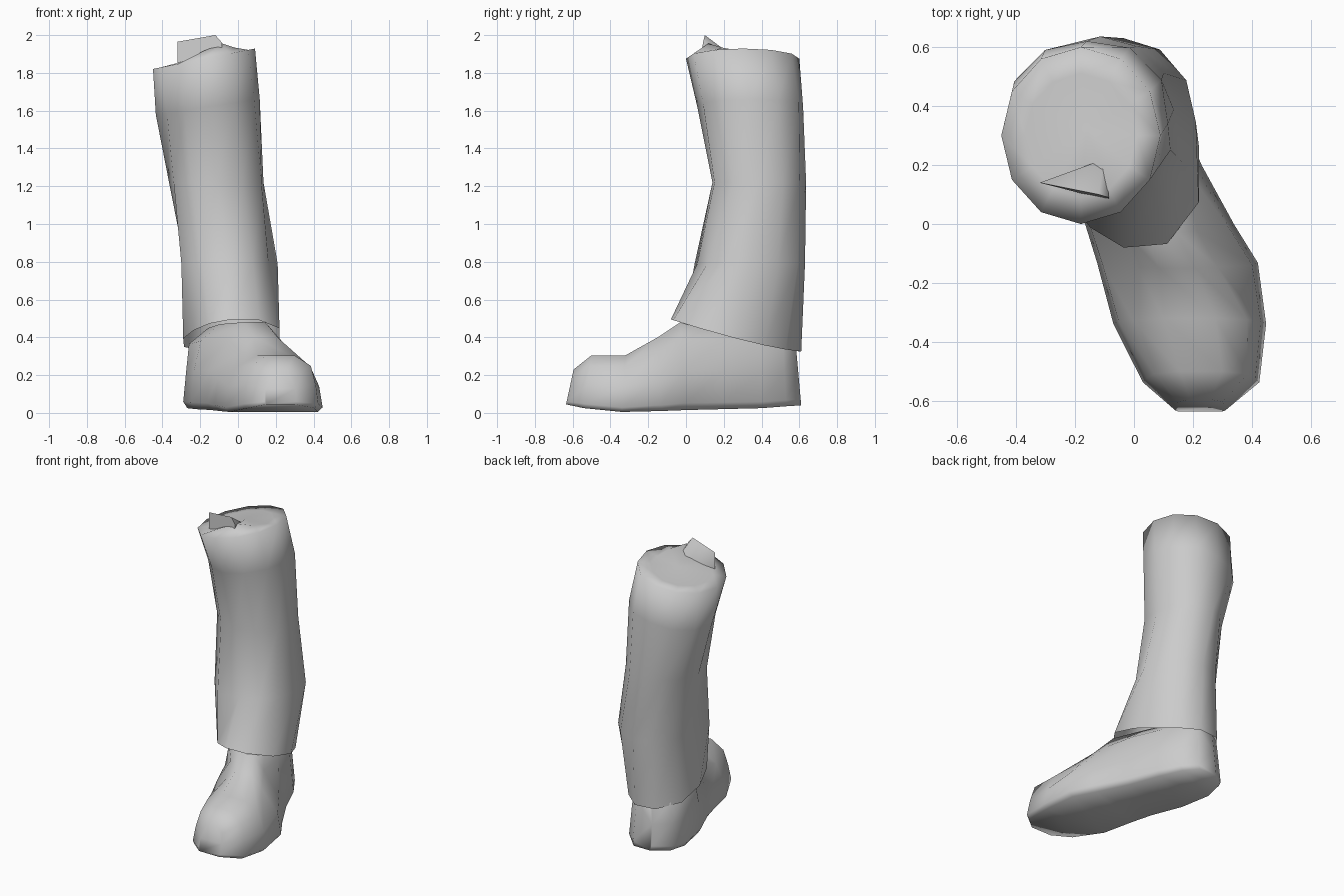
import bpy, bmesh, math

if "Cube" in bpy.data.objects:
    bpy.data.objects.remove(bpy.data.objects["Cube"])

grey = bpy.data.materials.new("plain grey")
grey.diffuse_color = (0.6, 0.6, 0.6, 1)
grey.use_nodes = True
grey.node_tree.nodes["Principled BSDF"].inputs["Base Color"].default_value = grey.diffuse_color


def finish(name, bm):
    bmesh.ops.recalc_face_normals(bm, faces=bm.faces)
    mesh = bpy.data.meshes.new(name)
    bm.to_mesh(mesh)
    bm.free()
    mesh.materials.append(grey)
    obj = bpy.data.objects.new(name, mesh)
    bpy.context.collection.objects.link(obj)
    return obj


def loft(bm, rings):
    rows = [[bm.verts.new(p) for p in ring] for ring in rings]
    for a, b in zip(rows, rows[1:]):
        for i in range(len(a)):
            j = (i + 1) % len(a)
            bm.faces.new((a[i], a[j], b[j], b[i]))
    return rows


def smooth(obj, angle):
    bpy.context.view_layer.objects.active = obj
    obj.select_set(True)
    bpy.ops.object.shade_smooth_by_angle(angle=math.radians(angle))
    obj.select_set(False)


def top_height(x, y):
    return 1.875 + 0.2 * (x + 0.18)


def cap_height(x, y):
    # The cap swells near the front flap
    return top_height(x, y) + 0.07 * max(0, 1 - math.hypot(x + 0.10, y - 0.10) / 0.2)


# Trouser leg: oval rings, pushed in or out on the four diagonals
SIDES = 12
oval_rings = [  # centre x, centre y, radius x, radius y, diagonal offsets, height
    (-0.035, 0.265, 0.255, 0.345, (-0.05, 0.04, -0.03, 0.045),
     lambda x, y: 0.325 + 0.17 * max(0, (0.61 - y) / 0.69) ** 1.3),
    (-0.035, 0.345, 0.245, 0.285, (0, 0.01, 0.07, -0.02), lambda x, y: 0.79),
    (-0.115, 0.388, 0.250, 0.248, (0, -0.04, 0.012, 0.03), lambda x, y: 1.22),
    (-0.160, 0.340, 0.275, 0.280, (0.02, 0.01, -0.03, 0.01),
     lambda x, y: 1.62 + 0.15 * (x + 0.16)),
    (-0.180, 0.300, 0.270, 0.300, (0, 0, 0, 0), top_height),
    (-0.180, 0.300, 0.190, 0.210, (0, 0, 0, 0), cap_height),
]
rings = []
for cx, cy, rx, ry, diagonal, height in oval_rings:
    ring = []
    for i in range(SIDES):
        a = 2 * math.pi * i / SIDES
        push = diagonal[i * 4 // SIDES] * abs(math.sin(2 * a))
        x, y = cx + (rx + push) * math.cos(a), cy + (ry + push) * math.sin(a)
        ring.append((x, y, height(x, y)))
    rings.append(ring)
bm = bmesh.new()
rows = loft(bm, rings)
top = bm.verts.new((-0.16, 0.32, 1.895))
for i in range(SIDES):
    bm.faces.new((rows[-1][i], rows[-1][(i + 1) % SIDES], top))
smooth(finish("trouser_leg", bm), 180)

# Boot: flat-soled cross-sections from toe to heel
stations = [  # y at sole, y at top, left x, right x, sole z, top z, top taper
    (-0.635, -0.595, 0.14, 0.31, 0.045, 0.23, 0.90),
    (-0.54, -0.50, 0.03, 0.425, 0.025, 0.305, 0.80),
    (-0.34, -0.32, -0.07, 0.448, 0.005, 0.305, 0.75),
    (-0.13, -0.15, -0.125, 0.42, 0.01, 0.40, 0.50),
    (0.00, -0.03, -0.165, 0.34, 0.015, 0.48, 0.50),
    (0.20, 0.18, -0.25, 0.23, 0.02, 0.47, 0.78),
    (0.40, 0.39, -0.29, 0.145, 0.025, 0.45, 0.86),
    (0.53, 0.51, -0.265, 0.065, 0.035, 0.44, 0.86),
    (0.61, 0.575, -0.16, -0.02, 0.04, 0.43, 0.86),
]
rings = []
for y0, y1, xl, xr, zb, zt, taper in stations:
    half = [(0.9, 0), (1, 0.08), (0.93, 0.45), (taper, 0.8), (taper * 0.45, 1)]
    section = half + [(-u, v) for u, v in reversed(half)]
    cx, hw = (xl + xr) / 2, (xr - xl) / 2
    rings.append([(cx + u * hw, y0 + (y1 - y0) * v, zb + (zt - zb) * v) for u, v in section])
bm = bmesh.new()
rows = loft(bm, rings)
bm.faces.new(rows[0])
bm.faces.new(rows[-1])
smooth(finish("boot", bm), 85)

# Small pointed flap standing on the top of the leg
bm = bmesh.new()
a, b, c, d, e, f = [bm.verts.new(p) for p in (
    (-0.32, 0.14, 1.85), (-0.32, 0.14, 1.965), (-0.12, 0.10, 2.0),
    (-0.085, 0.09, 1.96), (-0.085, 0.08, 1.88), (-0.10, 0.22, 1.91))]
for face in ((a, b, c, d, e), (b, c, f), (c, d, f), (d, e, f), (a, b, f), (a, e, f)):
    bm.faces.new(face)
smooth(finish("top_flap", bm), 60)
